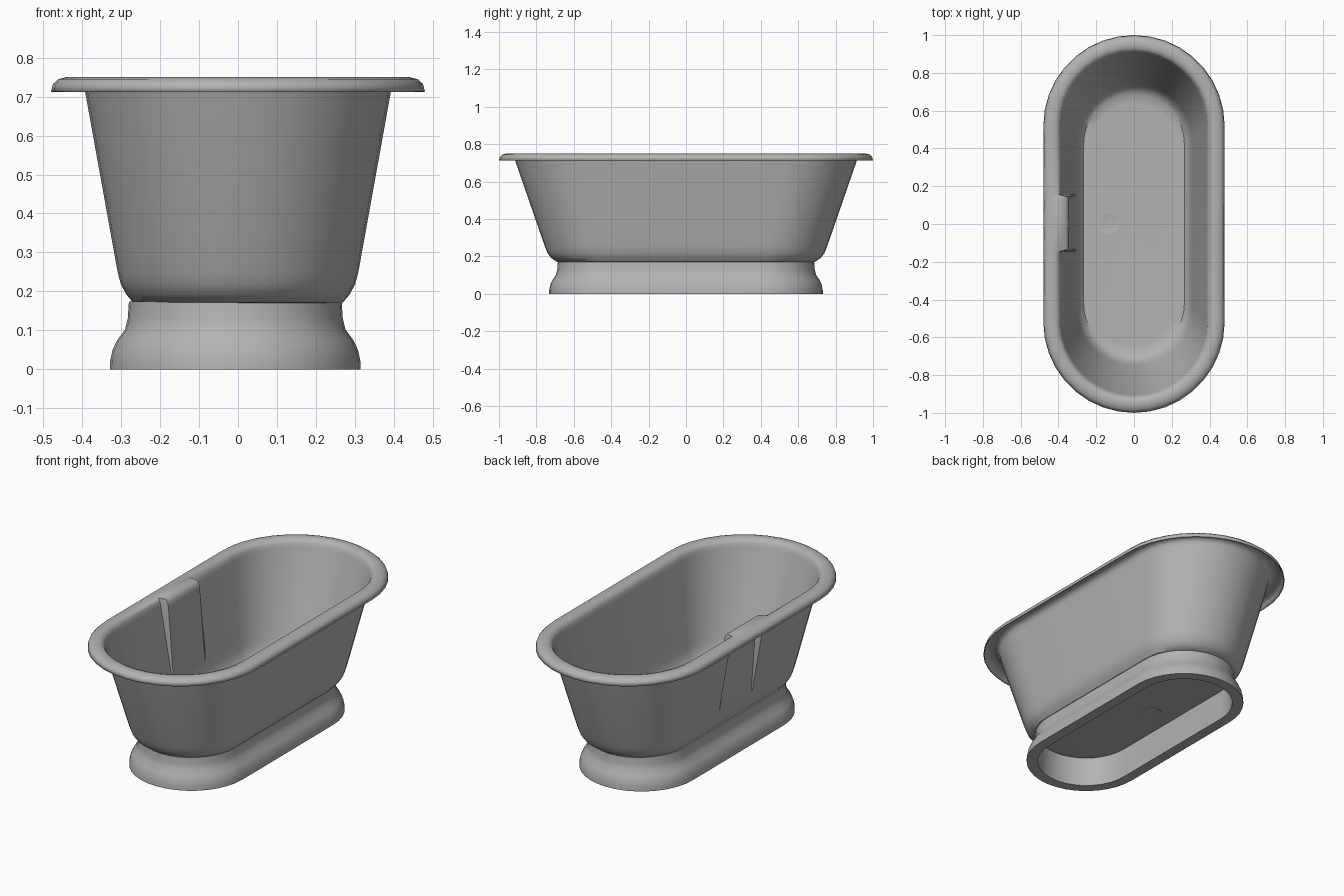
import bpy, bmesh, math

if "Cube" in bpy.data.objects:
    bpy.data.objects.remove(bpy.data.objects["Cube"])

ENAMEL = (0.45, 0.45, 0.45, 1.0)
enamel = bpy.data.materials.new("grey enamel")
enamel.use_nodes = True
enamel.diffuse_color = ENAMEL
enamel.node_tree.nodes["Principled BSDF"].inputs["Base Color"].default_value = ENAMEL


def oval(half_x, half_y, shift=0.0, ends=18):
    """Stadium outline; extra points on the -x side carry the recess."""
    straight = half_y - half_x
    pts = []
    for i in range(ends + 1):
        a = math.pi * i / ends
        pts.append((half_x * math.cos(a), straight + half_x * math.sin(a)))
    for y, depth in ((0.155, 0), (0.145, 1), (0, 1), (-0.135, 1), (-0.145, 0)):
        pts.append((-half_x + shift * depth, y))
    for i in range(ends + 1):
        a = math.pi * (1 + i / ends)
        pts.append((half_x * math.cos(a), -straight + half_x * math.sin(a)))
    return pts


def finish(bm, name, angle):
    bmesh.ops.recalc_face_normals(bm, faces=bm.faces)
    mesh = bpy.data.meshes.new(name)
    bm.to_mesh(mesh)
    bm.free()
    mesh.materials.append(enamel)
    obj = bpy.data.objects.new(name, mesh)
    bpy.context.collection.objects.link(obj)
    bpy.ops.object.select_all(action="DESELECT")
    obj.select_set(True)
    bpy.context.view_layer.objects.active = obj
    bpy.ops.object.shade_smooth_by_angle(angle=math.radians(angle))
    return obj


def loft(name, profile, closed=False, angle=40):
    """Join stacked ovals given as (half_x, half_y, z, recess depth)."""
    bm = bmesh.new()
    rings = [[bm.verts.new((x, y, z)) for x, y in oval(hx, hy, d)]
             for hx, hy, z, d in profile]
    pairs = list(zip(rings, rings[1:]))
    if closed:
        pairs.append((rings[-1], rings[0]))
    else:
        bm.faces.new(rings[0])
    for low, high in pairs:
        n = len(low)
        for i in range(n):
            j = (i + 1) % n
            bm.faces.new((low[i], low[j], high[j], high[i]))
    return finish(bm, name, angle)


# Thin tub shell: floor, flared wall, rolled rim, with an overflow recess
tub = loft("tub", [
    (0.225, 0.64, 0.172, 0),
    (0.268, 0.69, 0.174, 0),
    (0.285, 0.72, 0.195, 0),
    (0.298, 0.738, 0.22, 0),
    (0.306, 0.75, 0.25, 0),
    (0.315, 0.768, 0.30, 0),
    (0.388, 0.908, 0.705, 0.042),
    (0.392, 0.914, 0.727, 0.042),
    (0.402, 0.924, 0.741, 0.040),
    (0.418, 0.94, 0.747, 0.020),
    (0.440, 0.96, 0.747, 0),
    (0.460, 0.98, 0.742, 0),
    (0.472, 0.992, 0.731, 0),
    (0.477, 0.997, 0.712, 0),
])
shell = tub.modifiers.new("thickness", "SOLIDIFY")
shell.thickness = 0.006
shell.offset = 0

# Hollow flared pedestal
pedestal = loft("pedestal", [
    (0.262, 0.672, 0.0, 0),
    (0.322, 0.732, 0.0, 0),
    (0.321, 0.731, 0.022, 0),
    (0.315, 0.725, 0.05, 0),
    (0.303, 0.713, 0.075, 0),
    (0.283, 0.695, 0.102, 0),
    (0.276, 0.688, 0.13, 0),
    (0.273, 0.685, 0.174, 0),
    (0.262, 0.672, 0.174, 0),
], closed=True)
pedestal.location.x = -0.007

# Drain fitting, seen on both faces of the floor
bm = bmesh.new()
bmesh.ops.create_cone(bm, cap_ends=True, segments=24, radius1=0.05,
                      radius2=0.05, depth=0.012)
top = [f for f in bm.faces if abs(f.normal.z) > 0.9]
bmesh.ops.inset_individual(bm, faces=top, thickness=0.012, depth=-0.002)
drain = finish(bm, "drain", 30)
drain.location = (-0.13, 0, 0.172)
